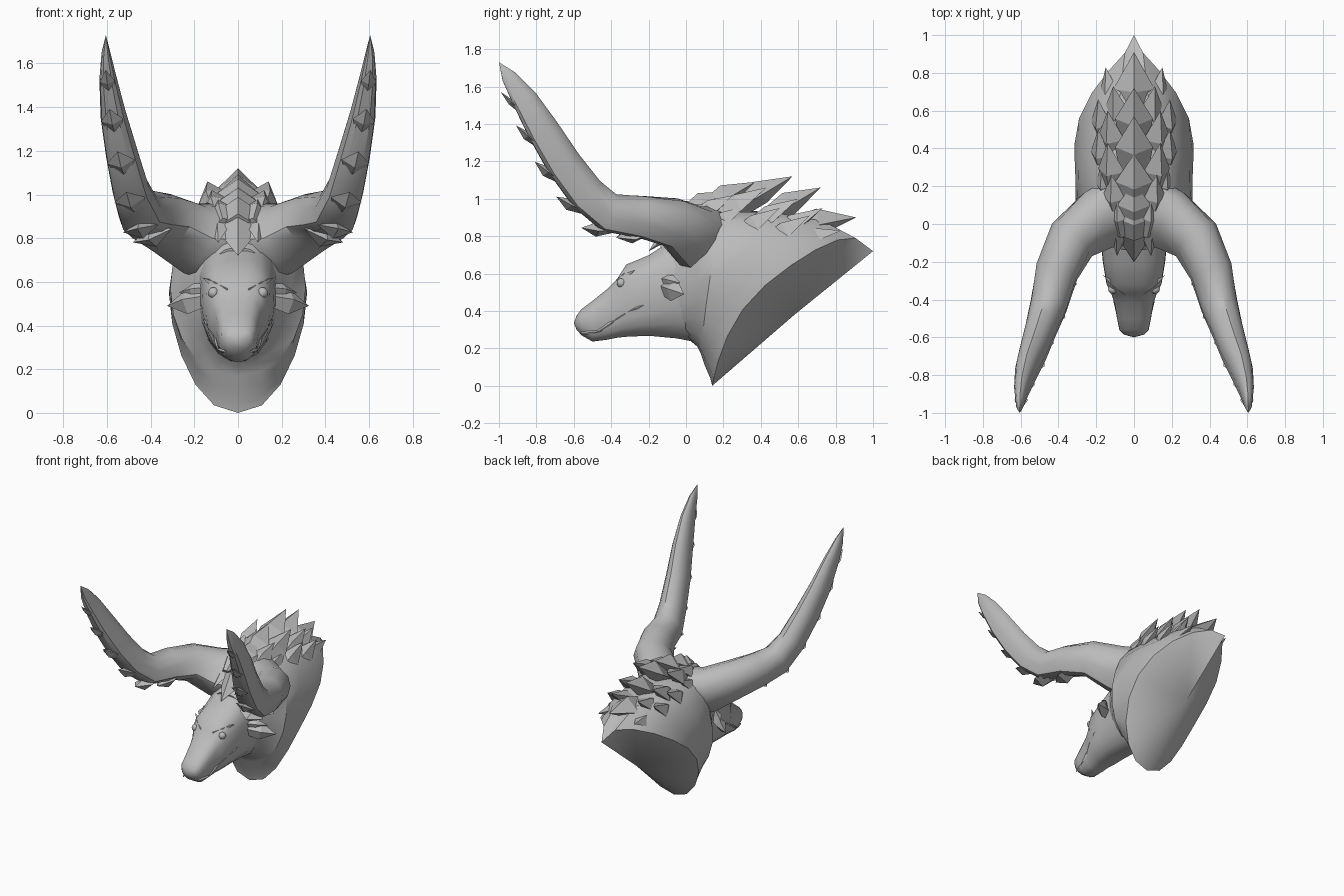
import bpy, bmesh, math
from mathutils import Vector

old = bpy.data.objects.get("Cube")
if old:
    bpy.data.objects.remove(old, do_unlink=True)

stone = bpy.data.materials.new("stone_grey")
stone.use_nodes = True
GREY = (0.5, 0.5, 0.5, 1)
stone.diffuse_color = GREY
stone.node_tree.nodes["Principled BSDF"].inputs["Base Color"].default_value = GREY


def finish(name, bm, angle=None):
    bmesh.ops.recalc_face_normals(bm, faces=bm.faces)
    mesh = bpy.data.meshes.new(name)
    bm.to_mesh(mesh)
    bm.free()
    mesh.materials.append(stone)
    ob = bpy.data.objects.new(name, mesh)
    bpy.context.collection.objects.link(ob)
    if angle:
        bpy.ops.object.select_all(action='DESELECT')
        ob.select_set(True)
        bpy.context.view_layer.objects.active = ob
        bpy.ops.object.shade_smooth_by_angle(angle=math.radians(angle))
    return ob


def loft(name, rings, angle=40, caps=(None, None)):
    """Skin a list of point rings; each end is a flat cap or a fan to a point."""
    bm = bmesh.new()
    rows = [[bm.verts.new(p) for p in ring] for ring in rings]
    n = len(rows[0])
    for a, b in zip(rows, rows[1:]):
        for i in range(n):
            j = (i + 1) % n
            bm.faces.new((a[i], a[j], b[j], b[i]))
    for row, tip in zip((rows[0], rows[-1]), caps):
        if tip is None:
            bm.faces.new(row)
        else:
            c = bm.verts.new(tip)
            for i in range(n):
                bm.faces.new((row[i], row[(i + 1) % n], c))
    return finish(name, bm, angle)


def circle(n):
    return [(math.cos(2 * math.pi * i / n), math.sin(2 * math.pi * i / n)) for i in range(n)]


def power(v, e):
    return math.copysign(abs(v) ** e, v)


def leaf(bm, base, tip, half, up, thick=0.35):
    """Pointed ridged blade from base to tip."""
    base, tip = Vector(base), Vector(tip)
    d = tip - base
    side = d.cross(Vector(up)).normalized()
    n = side.cross(d).normalized()
    mid = base + d * 0.5
    ring = [bm.verts.new(p) for p in (
        mid + side * half, mid + n * half * thick * 1.6,
        mid - side * half, mid - n * half * thick)]
    low = [bm.verts.new(base + o) for o in (
        side * half * 0.7, n * half * thick, side * half * -0.7, n * half * -thick)]
    top = bm.verts.new(tip)
    for i in range(4):
        j = (i + 1) % 4
        bm.faces.new((low[i], low[j], ring[j], ring[i]))
        bm.faces.new((ring[i], ring[j], top))
    bm.faces.new(low)


# Head: y, bottom z, top z, half width, squareness
head = [(-0.585, 0.3, 0.375, 0.055, 0.9), (-0.56, 0.27, 0.41, 0.078, 0.85),
        (-0.5, 0.235, 0.455, 0.09, 0.75), (-0.42, 0.245, 0.52, 0.103, 0.7),
        (-0.37, 0.255, 0.57, 0.12, 0.7), (-0.32, 0.26, 0.65, 0.145, 0.7),
        (-0.2, 0.265, 0.7, 0.165, 0.75), (-0.05, 0.25, 0.8, 0.18, 0.85),
        (0.1, 0.22, 0.86, 0.2, 1)]
rings = []
for y, lo, hi, w, e in head:
    mid, h = (lo + hi) / 2, (hi - lo) / 2
    rings.append([(w * power(c, e) * (1 + 0.1 * s), y, mid + h * power(s, e))
                  for c, s in circle(18)])
loft("head", rings, 45, ((0, -0.6, 0.335), None))

# Neck bust: top (y, z), bottom (y, z), half width, forward bow, upper taper
neck = [((-0.14, 0.76), (0.0, 0.26), 0.17, 0, 0.9), ((0.06, 0.93), (0.06, 0.21), 0.25, 0, 0.7),
        ((0.2, 0.94), (0.08, 0.17), 0.31, 0.02, 0.75),
        ((0.48, 0.92), (0.1, 0.11), 0.31, 0.08, 1.0),
        ((0.8, 0.84), (0.13, 0.04), 0.315, 0.16, 1.3),
        ((1.0, 0.72), (0.14, 0.0), 0.315, 0.23, 1.6)]
rings = []
for (ty, tz), (by, bz), w, bow, taper in neck:
    ring = []
    for c, s in circle(20):
        t = (1 + s) / 2
        b = bow * abs(c) ** (0.6 if s > 0 else 2)
        ring.append((w * power(c, taper if s > 0 else 0.9), by + (ty - by) * t - 0.64 * b,
                     bz + (tz - bz) * t + 0.77 * b))
    rings.append(ring)
loft("neck", rings, 35, (None, (0, 0.58, 0.38)))

# Horn: centre x, y, z, half depth, half thickness
horn = [(0.05, 0.08, 0.78, 0.21, 0.16), (0.2, 0.02, 0.8, 0.18, 0.145),
        (0.33, -0.08, 0.87, 0.14, 0.13), (0.41, -0.25, 0.9, 0.12, 0.115),
        (0.45, -0.42, 0.92, 0.115, 0.1), (0.49, -0.54, 1.02, 0.11, 0.085),
        (0.53, -0.66, 1.18, 0.105, 0.075), (0.57, -0.77, 1.36, 0.095, 0.06),
        (0.595, -0.87, 1.53, 0.075, 0.04), (0.605, -0.95, 1.65, 0.045, 0.02)]
points = [Vector(h[:3]) for h in horn]
for s, label in ((1, "left"), (-1, "right")):
    flip = Vector((s, 1, 1))
    rings, teeth = [], bmesh.new()
    for i, (p, h) in enumerate(zip(points, horn)):
        t = (points[min(i + 1, len(points) - 1)] - points[max(i - 1, 0)]).normalized()
        front = Vector((0, -0.75, -0.66))
        front = (front - t * front.dot(t)).normalized()
        side = t.cross(front)
        # The front face is flattened into a broad blade
        rings.append([(p + front * h[3] * (min(c, 0.65) / 0.65 * 0.8 if c > 0 else c)
                       + side * h[4] * q) * flip for c, q in circle(12)])
        # Broad overlapping blades along the front face
        if 3 <= i <= 8:
            root = p + front * h[3] * 0.55 - t * 0.05
            end = p + front * h[3] * 1.08 + t * 0.1
            leaf(teeth, root * flip, end * flip, h[4] * 0.85, front * flip, 0.35)
    loft(label + "_horn", rings, 35, (None, Vector((0.605, -1.0, 1.73)) * flip))
    finish(label + "_horn_blades", teeth)

    # Ear: a broad outward blade with a smaller inner fold
    ear = bmesh.new()
    leaf(ear, Vector((0.14, -0.12, 0.53)) * flip, Vector((0.325, -0.01, 0.49)) * flip,
         0.06, (0, -1, 0.3), 0.45)
    leaf(ear, Vector((0.14, -0.13, 0.57)) * flip, Vector((0.27, -0.03, 0.55)) * flip,
         0.035, (0, -1, 0.3), 0.5)
    finish(label + "_ear", ear)

    # Eye with a slanted brow
    eye = bmesh.new()
    bmesh.ops.create_uvsphere(eye, u_segments=12, v_segments=8, radius=0.025)
    bmesh.ops.translate(eye, verts=eye.verts, vec=Vector((0.112, -0.345, 0.55)) * flip)
    finish(label + "_eye", eye, 60)
    brow = bmesh.new()
    leaf(brow, Vector((0.045, -0.365, 0.56)) * flip, Vector((0.165, -0.27, 0.62)) * flip,
         0.02, (0, -1, 0.4), 0.6)
    finish(label + "_brow", brow)

    # Lip fold
    lip = bmesh.new()
    path = [(0.06, -0.56, 0.28), (0.09, -0.47, 0.29), (0.106, -0.38, 0.35),
            (0.138, -0.3, 0.4), (0.152, -0.24, 0.425)]
    for a, b in zip(path, path[1:]):
        leaf(lip, Vector(a) * flip, (Vector(b) + (Vector(b) - Vector(a)) * 0.3) * flip,
             0.01, (s, 0, 0), 0.5)
    finish(label + "_lip", lip)

# Forehead crest running down between the horns
crest = bmesh.new()
leaf(crest, (0, 0.1, 0.96), (0, -0.2, 0.72), 0.1, (0, -0.6, 0.8), 0.4)
for s in (1, -1):
    leaf(crest, (s * 0.08, 0.12, 0.94), (s * 0.09, -0.17, 0.78), 0.06, (s * 0.3, -0.6, 0.8), 0.4)
finish("forehead_crest", crest)

# Mane scales: tip x, y, z, length, half width
scales = [(0, 0.12, 0.99, 0.22, 0.08), (0, 0.22, 1.04, 0.28, 0.09), (0, 0.37, 1.09, 0.34, 0.1),
          (0, 0.57, 1.12, 0.38, 0.1), (0, 0.72, 1.06, 0.38, 0.1), (0, 0.91, 0.9, 0.4, 0.11),
          (0.09, 0.13, 0.98, 0.22, 0.06), (0.12, 0.26, 1.02, 0.28, 0.07),
          (0.14, 0.43, 1.06, 0.34, 0.08), (0.14, 0.6, 1.0, 0.34, 0.08),
          (0.11, 0.73, 0.95, 0.34, 0.08), (0.17, 0.32, 0.96, 0.26, 0.06),
          (0.19, 0.5, 0.95, 0.3, 0.07), (0.19, 0.66, 0.91, 0.3, 0.07),
          (0.15, 0.83, 0.83, 0.32, 0.07)]
mane = bmesh.new()
for x, y, z, length, half in scales:
    rise = 0.6 if y < 0.8 else 0.2
    back = Vector((0.15 if x else 0, 1, rise)).normalized() * length
    for s in ((1, -1) if x else (1,)):
        flip = Vector((s, 1, 1))
        tip = Vector((x, y, z))
        leaf(mane, (tip - back) * flip, tip * flip, half, (s * x * 4, -0.3, 1), 0.5)
finish("mane_scales", mane)
